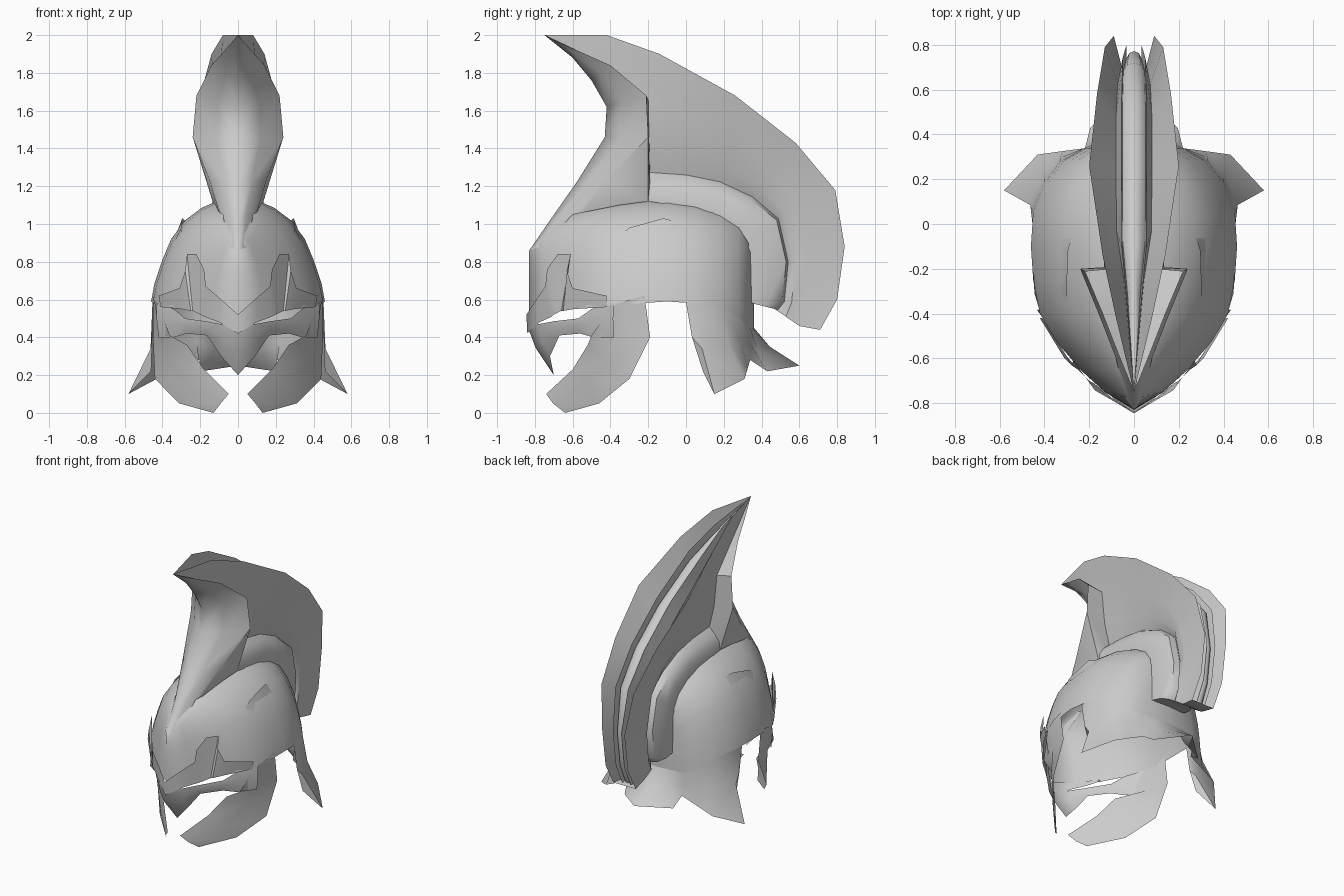
import bpy, bmesh, math
from mathutils import Vector as V

if "Cube" in bpy.data.objects:
    bpy.data.objects.remove(bpy.data.objects["Cube"])

metal = bpy.data.materials.new("grey_metal")
metal.diffuse_color = (0.6, 0.6, 0.6, 1)
metal.use_nodes = True
metal.node_tree.nodes["Principled BSDF"].inputs["Base Color"].default_value = metal.diffuse_color


def sheet(name, *grids, angle=45):
    """Mirrored surface made of point grids; every grid is a list of equal rows."""
    bm = bmesh.new()
    for rows in grids:
        vs = [[bm.verts.new(p) for p in r] for r in rows]
        for a, b in zip(vs, vs[1:]):
            for i in range(len(a) - 1):
                bm.faces.new((a[i], a[i + 1], b[i + 1], b[i]))
    bmesh.ops.remove_doubles(bm, verts=bm.verts, dist=0.0005)
    bmesh.ops.dissolve_degenerate(bm, edges=bm.edges, dist=0.0005)
    bmesh.ops.recalc_face_normals(bm, faces=bm.faces)
    # turn the open shell so that it faces outwards
    mid = V((0, -0.1, 0.6))
    if sum(f.normal.dot(f.calc_center_median() - mid) * f.calc_area() for f in bm.faces) < 0:
        bmesh.ops.reverse_faces(bm, faces=bm.faces)
    me = bpy.data.meshes.new(name)
    bm.to_mesh(me)
    bm.free()
    me.materials.append(metal)
    ob = bpy.data.objects.new(name, me)
    bpy.context.collection.objects.link(ob)
    bpy.ops.object.select_all(action='DESELECT')
    ob.select_set(True)
    bpy.context.view_layer.objects.active = ob
    bpy.ops.object.shade_smooth_by_angle(angle=math.radians(angle))
    ob.modifiers.new("mirror", 'MIRROR').merge_threshold = 0.001
    return ob


def between(a, b, tx, ty, tz, grow=1.0):
    """Row between two rows, mixed separately on each axis and swollen a little."""
    return [((p[0] + (q[0] - p[0]) * tx) * grow, (p[1] + (q[1] - p[1]) * ty) * grow,
             p[2] + (q[2] - p[2]) * tz) for p, q in zip(a, b)]


# Skull dome: cross-sections (y, half width, top, bottom) along the head
section = [(0, 1), (.23, .97), (.42, .9), (.61, .78), (.77, .6), (.87, .4), (.96, .18), (1, 0)]
stations = [(-.83, 0, .86, .52), (-.75, .13, .95, .53), (-.65, .24, 1.03, .55),
            (-.52, .35, 1.08, .56), (-.4, .42, 1.11, .57), (-.25, .45, 1.13, .58),
            (-.1, .46, 1.14, .59), (.05, .45, 1.12, .58), (.18, .4, 1.08, .56),
            (.28, .33, 1.03, .5), (.34, .22, .97, .45), (.36, 0, .9, .45)]
sheet("skull_dome", [[(w * a, y, lo + (hi - lo) * h) for a, h in section]
                     for y, w, hi, lo in stations])

# Raised lip on each side of the dome
sheet("dome_lip", [[(.30, -.43, .88), (.30, -.3, .98), (.295, -.12, 1.03), (.27, -.04, 1.01)],
                   [(.345, -.43, .8), (.35, -.3, .88), (.345, -.12, .9), (.33, -.04, .93)]])

# Brow plate with a raised block over each eye
brow_top = [(0, -.845, .52), (.1, -.785, .61), (.17, -.745, .67), (.18, -.735, .76),
            (.22, -.68, .84), (.27, -.61, .84), (.28, -.63, .75), (.31, -.6, .66),
            (.42, -.42, .62)]
brow_low = [(0, -.84, .42), (.1, -.775, .48), (.18, -.71, .51), (.2, -.70, .52),
            (.22, -.68, .53), (.24, -.66, .54), (.25, -.65, .54), (.3, -.59, .55),
            (.41, -.42, .56)]
sheet("brow_plate", [brow_top, brow_low], angle=30)

# Beak with the band under the eye slit
beak_top = [(0, -.84, .46), (.09, -.78, .47), (.17, -.7, .485), (.28, -.57, .5),
            (.34, -.5, .55), (.43, -.38, .58)]
beak_low = [(0, -.7, .2), (.09, -.72, .3), (.165, -.67, .41), (.27, -.56, .42),
            (.34, -.49, .40), (.42, -.38, .4)]
sheet("beak", [beak_top, between(beak_top, beak_low, .5, .4, .45, 1.015), beak_low])

# Curved cheek guards sweeping down to the front
cheek_out = [(.45, -.22, .62), (.45, -.19, .4), (.44, -.3, .18), (.31, -.46, .05), (.13, -.64, 0)]
cheek_in = [(.42, -.39, .57), (.36, -.5, .41), (.27, -.52, .36), (.18, -.6, .23), (.05, -.74, .1)]
sheet("cheek_guard", [cheek_out, between(cheek_out, cheek_in, .5, .5, .5, 1.02), cheek_in])

# Neck guard flaring to a point at each side and at the back
neck_top = [(.453, 0, .583), (.45, .05, .58), (.4, .18, .56), (.33, .28, .5),
            (.22, .34, .45), (.11, .35, .45), (0, .36, .45)]
neck_low = [(.46, .09, .22), (.58, .15, .1), (.43, .31, .18), (.32, .325, .23),
            (.205, .34, .28), (.195, .43, .22), (0, .6, .25)]
sheet("neck_guard", [neck_top, between(neck_top, neck_low, .1, .35, .5), neck_low])

# Crest along its length: fin rim, fin base, top and foot of the padded roll
rims = [(.08, -.42, 2.0), (.14, -.14, 1.9), (.2, .26, 1.68), (.165, .58, 1.43),
        (.13, .79, 1.18), (.09, .84, .88), (.09, .8, .6), (.09, .71, .44)]
bases = [(.11, -.2, 1.66), (.13, 0, 1.57), (.13, .25, 1.44), (.11, .45, 1.28),
         (.1, .58, 1.1), (.09, .64, .8), (.08, .62, .58), (.08, .6, .46)]
rolls = [(-.19, 1.23), (0, 1.225), (.17, 1.2), (.34, 1.13),
         (.48, 1.02), (.53, .8), (.51, .59), (.47, .55)]
feet = [(-.2, 1.12), (0, 1.09), (.14, 1.06), (.28, .98),
        (.33, .9), (.34, .75), (.345, .6), (.35, .58)]
crest = []
for rim, base, r, f in zip(rims, bases, rolls, feet):
    base, roll, foot = V(base), V((.1, *r)), V((.135, *f))
    wall, groove, side = base.lerp(roll, .55), base.lerp(roll, .9), roll.lerp(foot, .45)
    wall.x, groove.x, side.x = .09, .055, .132
    crest.append([V(rim), base, wall, groove, roll, side, foot])
closing = [V((0, p.y, p.z)) for p in crest[-1]]
first = crest[0]
tip = V((0, -.75, 2))
sheet("crest_fin", crest + [closing], [[tip, tip], [first[0], first[1]]])

# Front blade rising from the brow to the crest tip, with its side wings
centre = [V((0, y, z)) for y, z in [(-.83, .86), (-.72, 1.02), (-.58, 1.22), (-.43, 1.46),
                                    (-.42, 1.62), (-.5, 1.76), (-.6, 1.88)]] + [tip]
edge = [V(p) for p in [(.05, -.76, .88), (.08, -.6, 1.05), (.15, -.42, 1.23), (.24, -.2, 1.46),
                       (.22, -.21, 1.68), (.14, -.4, 1.84), (.07, -.58, 1.92)]] + [tip]
bulge = [c.lerp(e, .5) + V((0, -.1 * abs(e.y - c.y), 0)) for c, e in zip(centre, edge)]
root = [(.1, -.55, 1.06), (.12, -.35, 1.1), first[6]]
inner = [tip.lerp(first[1], t) for t in (0, .35, .65, 1)]
sheet("front_blade", [centre, bulge, edge], [edge[1:4], root],
      [[tip, edge[6], edge[5], edge[4]], inner],
      [[edge[4], edge[3]], first[1:3]], [[edge[3]] * 5, first[2:]])


# Channel between the fins: thin raised strip and rounded middle rib
def channel(rim, base):
    spots = []
    for x, t in [(.08, .78), (.055, .22), (.052, .5), (.035, .39), (0, .34)]:
        p = rim.lerp(base, t)
        spots.append(V((min(x, rim.x * x * 7), p.y, p.z)))
    return [rim] + spots


sheet("crest_channel", [[tip] * 6] + [channel(s[0], s[1]) for s in crest])
